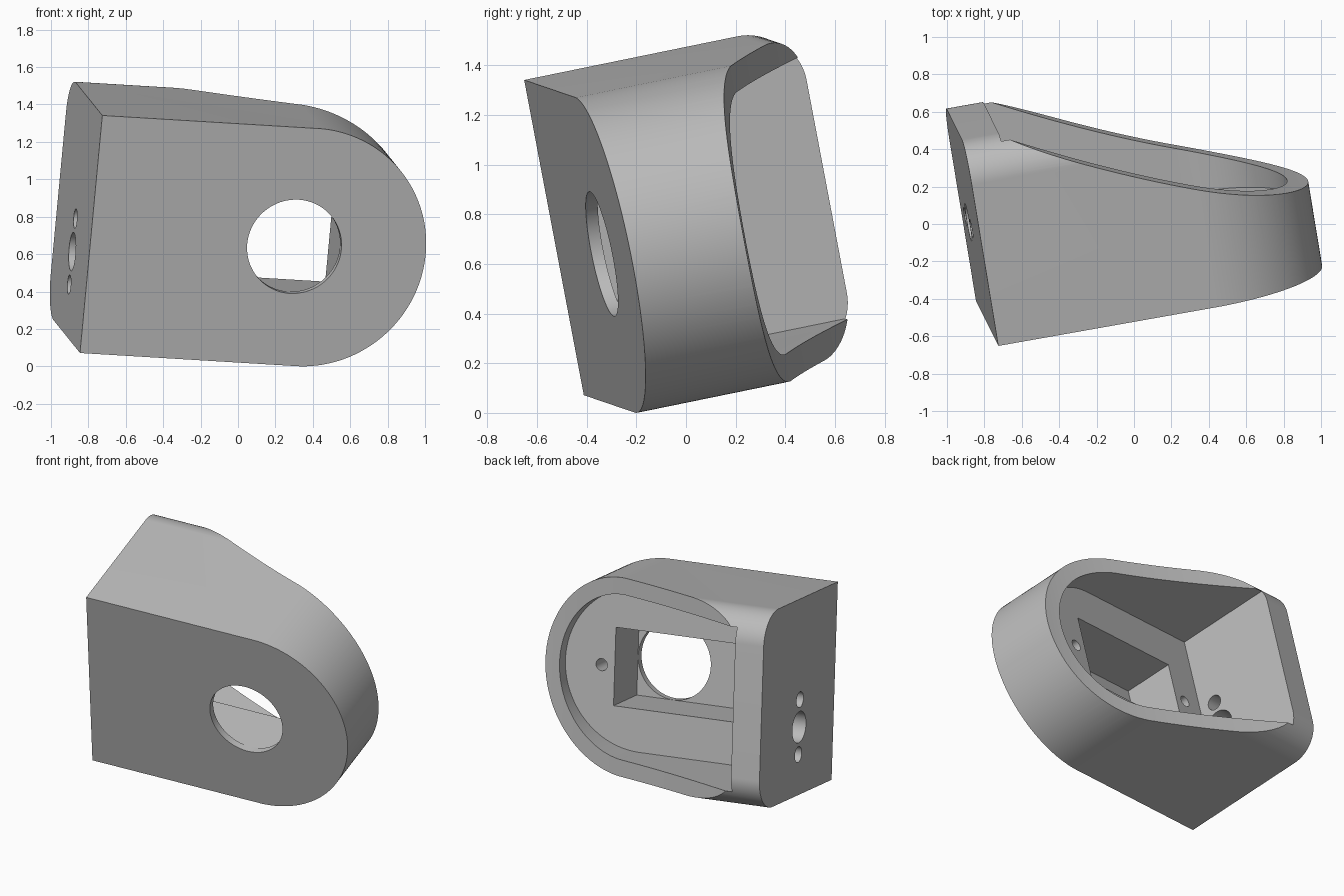
import bpy, bmesh, math
from mathutils import Vector, Matrix

cube = bpy.data.objects.get("Cube")
if cube:
    bpy.data.objects.remove(cube, do_unlink=True)

# Main sizes, in the housing's own frame: x length, y depth, z height
R = 0.649            # half height and end radius
END = 1.17           # centre of the round end
DEPTH = 1.10         # depth at the tall end
WALL = 0.11
FLOOR = 0.40         # pocket floor depth
PLATE = 0.05         # front plate behind the window
BORE = (1.105, 0.257)


def prism(name, pts, axis, lo, hi):
    """Extrude a 2D outline along one axis; the outline uses the other two."""
    bm = bmesh.new()
    rings = []
    for h in (lo, hi):
        ring = []
        for p in pts:
            co = list(p)
            co.insert("xyz".index(axis), h)
            ring.append(bm.verts.new(co))
        rings.append(ring)
    for ring in rings:
        bm.faces.new(ring)
    n = len(pts)
    for i in range(n):
        j = (i + 1) % n
        bm.faces.new((rings[0][i], rings[0][j], rings[1][j], rings[1][i]))
    bmesh.ops.recalc_face_normals(bm, faces=bm.faces)
    mesh = bpy.data.meshes.new(name)
    bm.to_mesh(mesh)
    bm.free()
    obj = bpy.data.objects.new(name, mesh)
    bpy.context.collection.objects.link(obj)
    return obj


def arc(a, b, r, start, end, n):
    steps = [math.radians(start + (end - start) * i / n) for i in range(n + 1)]
    return [(a + r * math.cos(t), b + r * math.sin(t)) for t in steps]


def circle(a, b, r, n=64):
    return arc(a, b, r, 0, 360, n)[:-1]


def rect(a0, a1, b0, b1):
    return [(a0, b0), (a1, b0), (a1, b1), (a0, b1)]


def bezier(p0, p1, p2, n):
    p0, p1, p2 = map(Vector, (p0, p1, p2))
    ts = [i / n for i in range(n + 1)]
    return [tuple((1 - t) ** 2 * p0 + 2 * t * (1 - t) * p1 + t * t * p2) for t in ts]


def combine(target, tool, operation):
    mod = target.modifiers.new("cut", "BOOLEAN")
    mod.operation, mod.solver, mod.object = operation, "EXACT", tool
    bpy.context.view_layer.update()
    graph = bpy.context.evaluated_depsgraph_get()
    mesh = bpy.data.meshes.new_from_object(target.evaluated_get(graph))
    target.modifiers.clear()
    target.data = mesh
    bpy.data.objects.remove(tool, do_unlink=True)


# Body: block with rounded rear edges, running along the length
r = 0.21
section = [(0, -R)] + arc(DEPTH - r, -R + r, r, -90, 0, 24) \
    + arc(DEPTH - r, R - r, r, 0, 90, 24) + [(0, R)]
housing = prism("housing", section, "x", 0, 2)

# Round end
plan = arc(END, 0, R + 0.0005, -90, 90, 96) + [(END, 0.9), (-0.2, 0.9), (-0.2, -0.9), (END, -0.9)]
combine(housing, prism("round_end", plan, "y", -0.2, 1.4), "INTERSECT")

# Swooping rear rim
swoop = bezier((0.2, 1.1), (1.142, 0.6), (1.82, 0.465), 48)
side = swoop + [(2.1, 0.41), (2.1, -0.2), (-0.2, -0.2), (-0.2, 1.31)]
combine(housing, prism("rim_profile", side, "z", -1, 1), "INTERSECT")

# Rear pocket with a round end
inner = R - WALL
pocket = arc(END, 0, inner, -90, 90, 96) + [(0.2, inner), (0.2, -inner)]
combine(housing, prism("pocket", pocket, "y", FLOOR, 1.5), "DIFFERENCE")

# Square window in the pocket floor, and the round bore through the plate
half = BORE[1]
window = rect(0.445, BORE[0] + half, -half, half)
combine(housing, prism("window", window, "y", PLATE, 0.6), "DIFFERENCE")
combine(housing, prism("bore", circle(BORE[0], 0, half - 0.001), "y", -0.2, 0.2), "DIFFERENCE")

# Blind screw holes beside the window
for u in (0.353, 1.454):
    combine(housing, prism("screw_hole", circle(u, 0, 0.04, 32), "y", 0.15, 0.6), "DIFFERENCE")

# Cable hole and its two screw holes through the flat end
for s, radius in ((-0.2, 0.103), (-0.02, 0.052), (-0.38, 0.052)):
    combine(housing, prism("end_hole", circle(0.52, s, radius, 48), "x", -0.2, 0.3), "DIFFERENCE")

# Tilt into place
up = Vector((0.092, -0.185, 0.978)).normalized()
along = Vector((0.9825, 0.175, -0.063))
along = (along - up * along.dot(up)).normalized()
back = up.cross(along)
pose = Matrix((along, back, up)).transposed().to_4x4()
housing.data.transform(Matrix.Translation((-0.79, -0.5275, 0.715)) @ pose)
corners = [v.co for v in housing.data.vertices]
shift = [-(min(c[i] for c in corners) + max(c[i] for c in corners)) / 2 for i in range(2)]
housing.data.transform(Matrix.Translation((*shift, -min(c.z for c in corners))))

# Plain grey finish
grey = bpy.data.materials.new("plain_grey")
grey.use_nodes = True
colour = (0.5, 0.5, 0.5, 1)
grey.diffuse_color = colour
grey.node_tree.nodes["Principled BSDF"].inputs["Base Color"].default_value = colour
housing.data.materials.clear()
housing.data.materials.append(grey)
for face in housing.data.polygons:
    face.material_index = 0

bpy.ops.object.select_all(action="DESELECT")
housing.select_set(True)
bpy.context.view_layer.objects.active = housing
bpy.ops.object.shade_smooth_by_angle(angle=math.radians(30))
